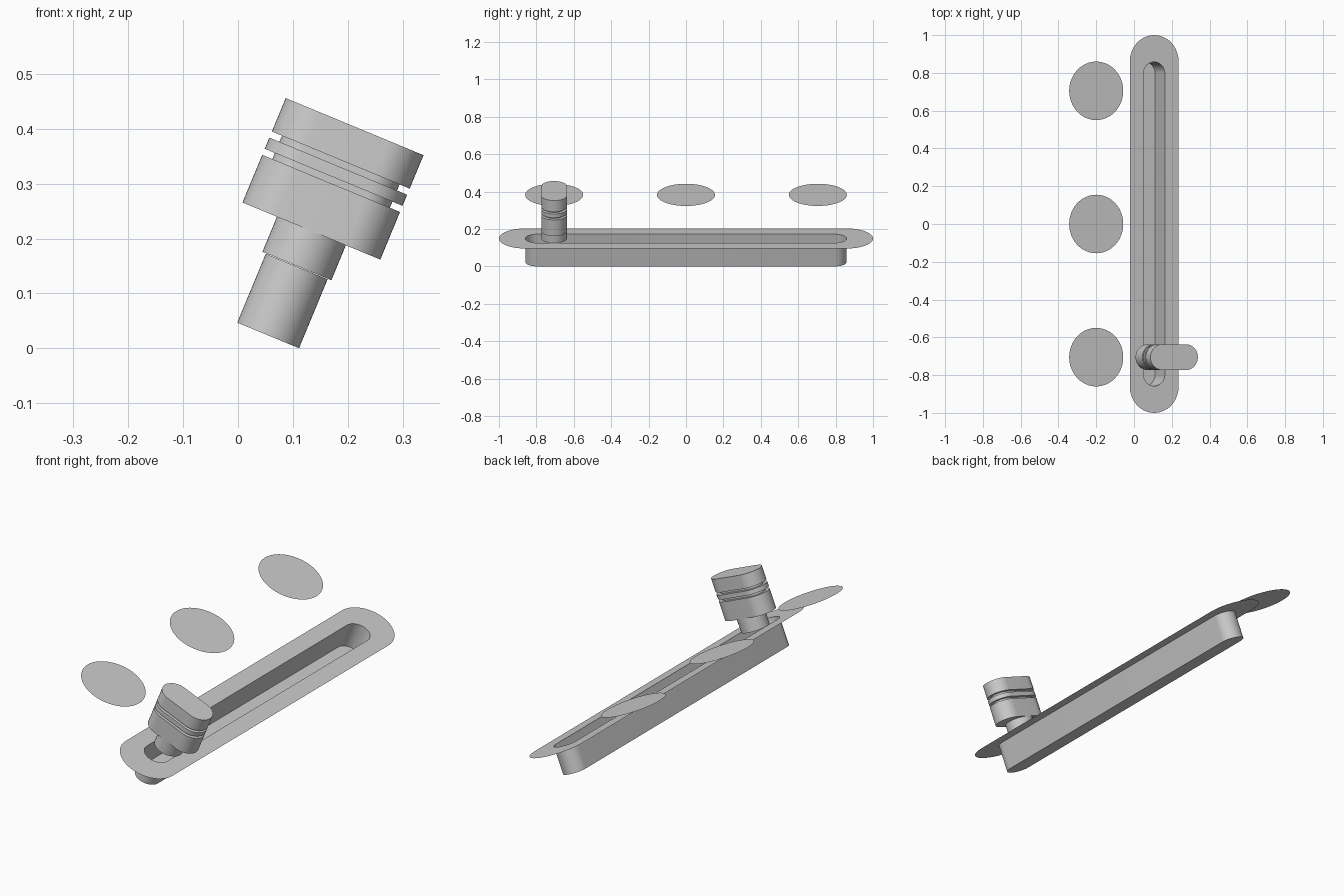
import bpy, bmesh
from math import pi, cos, sin, radians
from mathutils import Matrix

if "Cube" in bpy.data.objects:
    bpy.data.objects.remove(bpy.data.objects["Cube"])

# Local frame of the sloped panel: origin at slot centre, local z is the panel normal
TILT = Matrix.Translation((0.107, 0, 0.149)) @ Matrix.Rotation(radians(22.5), 4, 'Y')
SEG = 24  # segments per half circle
KNOB_Y = -0.705


def stadium(r, half, along, cx=0.0, cy=0.0):
    """Rounded-end outline: radius r, overall half length half, along 'X' or 'Y'."""
    s = half - r
    pts = []
    for side in (1, -1):
        for i in range(SEG + 1):
            if s < 1e-6 and i == SEG:
                continue  # plain circle: skip doubled points
            a = -pi / 2 + pi * i / SEG + (0 if side > 0 else pi)
            p, q = side * s + r * cos(a), r * sin(a)
            pts.append((cx + p, cy + q) if along == 'X' else (cx - q, cy + p))
    return pts


def build(name, rings, cap_start=False, cap_end=False, flip=False):
    """Skin a stack of (outline, height) rings into one mesh on the sloped panel."""
    bm = bmesh.new()
    loops = [[bm.verts.new(TILT @ Matrix.Translation((x, y, h)).to_translation())
              for x, y in pts] for pts, h in rings]
    for a, b in zip(loops, loops[1:]):
        n = len(a)
        for i in range(n):
            j = (i + 1) % n
            bm.faces.new((a[i], a[j], b[j], b[i]))
    if cap_start:
        bm.faces.new(loops[0][::-1])
    if cap_end:
        bm.faces.new(loops[-1])
    if flip:
        bmesh.ops.reverse_faces(bm, faces=bm.faces[:])
    mesh = bpy.data.meshes.new(name)
    bm.to_mesh(mesh)
    bm.free()
    ob = bpy.data.objects.new(name, mesh)
    bpy.context.collection.objects.link(ob)
    bpy.ops.object.select_all(action='DESELECT')
    ob.select_set(True)
    bpy.context.view_layer.objects.active = ob
    bpy.ops.object.shade_smooth_by_angle(angle=radians(30))
    return ob


# Flat rim plate around the slot
slot = stadium(0.061, 0.858, 'Y')
build("slot_rim", [(stadium(0.14, 1.0, 'Y'), 0), (slot, 0)])

# Sunken channel: walls and floor, open at the top
build("slot_channel", [(slot, -0.136), (slot, 0)], cap_start=True)

# Slider stem
stem = stadium(0.068, 0.068, 'X', cy=KNOB_Y)
build("slider_stem", [(stem, 0.001), (stem, 0.07)], cap_start=True, cap_end=True)

# Slider knob: oblong grip with two grooves
wide = stadium(0.068, 0.136, 'X', cy=KNOB_Y)
core = stadium(0.048, 0.116, 'X', cy=KNOB_Y)
build("slider_knob", [(wide, 0.07), (wide, 0.164), (core, 0.164), (core, 0.176),
                      (wide, 0.176), (wide, 0.198), (core, 0.198), (core, 0.210),
                      (wide, 0.210), (wide, 0.276)], cap_start=True, cap_end=True)

# Three flat round position markers beside the slot
for label, y in (("front", -0.705), ("middle", 0.0), ("back", 0.705)):
    build("marker_" + label, [(stadium(0.155, 0.155, 'X', cx=-0.373, cy=y), 0.098)],
          cap_end=True)
